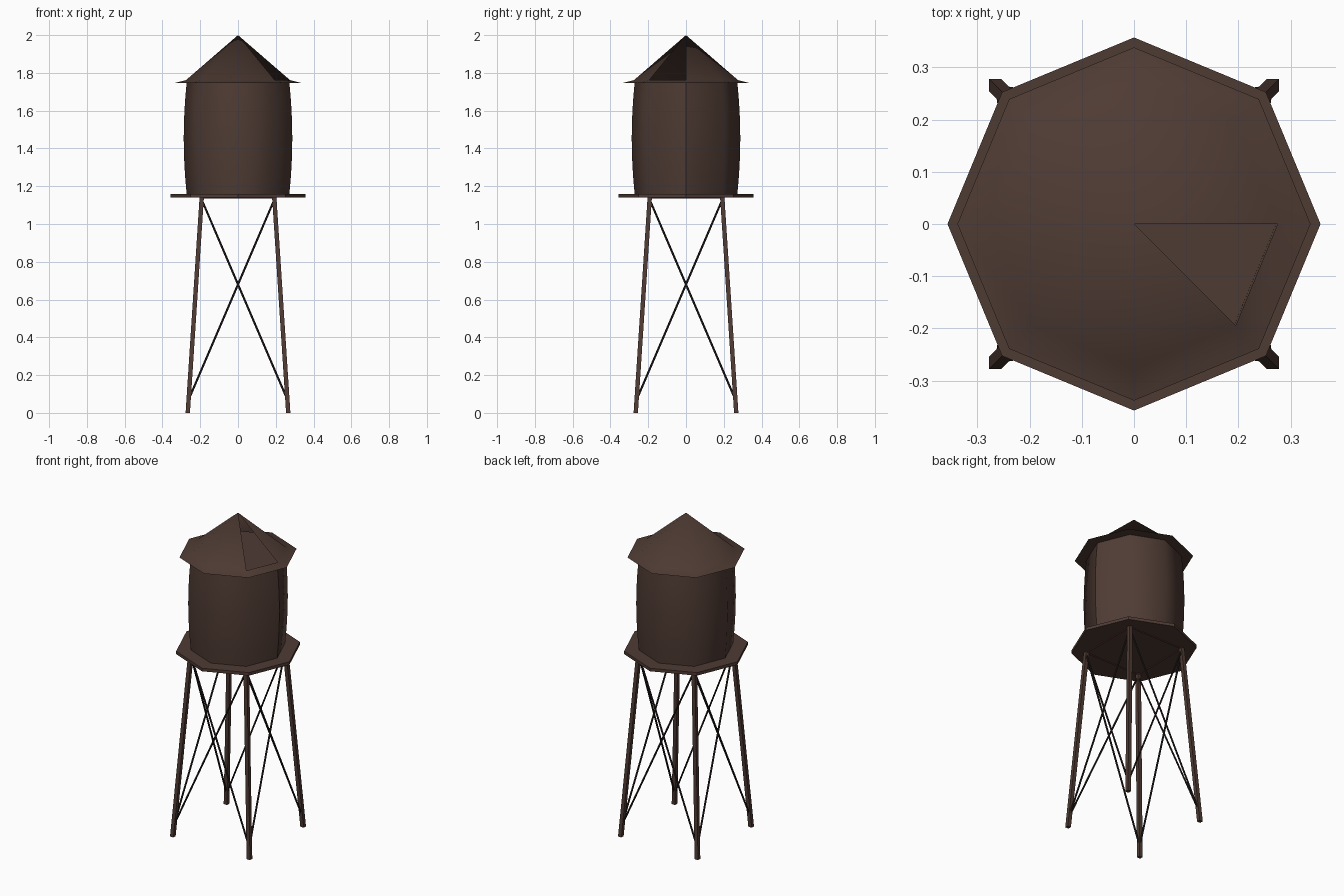
import bpy, bmesh, math
from mathutils import Vector

cube = bpy.data.objects.get("Cube")
if cube:
    bpy.data.objects.remove(cube, do_unlink=True)


def material(name, rgb):
    m = bpy.data.materials.new(name)
    m.use_nodes = True
    m.diffuse_color = (*rgb, 1)
    m.node_tree.nodes["Principled BSDF"].inputs["Base Color"].default_value = (*rgb, 1)
    return m


brown = material("dark brown wood", (0.078, 0.044, 0.034))
iron = material("dark iron", (0.022, 0.015, 0.013))
maroon = material("dull maroon", (0.11, 0.04, 0.042))
SIDES = 8


def finish(name, bm, mat=brown):
    mesh = bpy.data.meshes.new(name)
    bm.to_mesh(mesh)
    bm.free()
    mesh.materials.append(mat)
    obj = bpy.data.objects.new(name, mesh)
    bpy.context.collection.objects.link(obj)
    return obj


def ring(bm, radius, z):
    turn = math.tau / SIDES
    return [bm.verts.new((radius * math.cos(i * turn), radius * math.sin(i * turn), z))
            for i in range(SIDES)]


def lathe(name, profile, smooth):
    """Capped eight-sided body from (radius, z) pairs, bottom to top."""
    bm = bmesh.new()
    rings = [ring(bm, r, z) for r, z in profile]
    for low, high in zip(rings, rings[1:]):
        for i in range(SIDES):
            j = (i + 1) % SIDES
            bm.faces.new((low[i], low[j], high[j], high[i])).smooth = smooth
        # plank seam on the +x side
        bm.edges.get((low[0], high[0])).smooth = False
    bm.faces.new(rings[0][::-1])
    bm.faces.new(rings[-1])
    for loop in (rings[0], rings[-1]):
        for i in range(SIDES):
            bm.edges.get((loop[i], loop[(i + 1) % SIDES])).smooth = False
    return finish(name, bm)


def beam(name, start, end, half):
    """Square bar with level ends between two points."""
    bm = bmesh.new()
    bmesh.ops.create_cube(bm, size=2 * half)
    a, b = Vector(start), Vector(end)
    for v in bm.verts:
        base = b if v.co.z > 0 else a
        v.co = base + Vector((v.co.x, v.co.y, 0))
    return finish(name, bm)


def rod(name, start, end, radius, mat):
    """Thin six-sided rod."""
    bm = bmesh.new()
    a, b = Vector(start), Vector(end)
    bmesh.ops.create_cone(bm, cap_ends=True, segments=6, radius1=radius,
                          radius2=radius, depth=(b - a).length)
    bm.transform((b - a).to_track_quat("Z", "Y").to_matrix().to_4x4())
    bmesh.ops.translate(bm, verts=bm.verts, vec=(a + b) / 2)
    return finish(name, bm, mat)


# Platform and barrel-shaped tank
lathe("platform", [(0.357, 1.141), (0.357, 1.16)], False)
levels = [i / 6 for i in range(7)]
lathe("tank", [(0.272 + 0.062 * t * (1 - t), 1.16 + 0.588 * t) for t in levels], True)

# Roof: shallow brim under a cone with one open panel
roof = bmesh.new()
eave, kink = ring(roof, 0.338, 1.746), ring(roof, 0.275, 1.762)
apex = roof.verts.new((0, 0, 2))
for i in range(SIDES):
    j = (i + 1) % SIDES
    roof.faces.new((eave[i], eave[j], kink[j], kink[i])).smooth = True
    if i < SIDES - 1:
        roof.faces.new((kink[i], kink[j], apex)).smooth = True
roof.faces.new(eave[::-1])
for i in range(SIDES):
    roof.edges.get((eave[i], eave[(i + 1) % SIDES])).smooth = False
finish("roof", roof)

# Splayed legs, cross braces and top ties, repeated around the tower
TOP, FOOT = 0.192, 0.266
corners = [(1, 1), (-1, 1), (-1, -1), (1, -1)]


def on_leg(corner, z):
    spread = FOOT + (TOP - FOOT) * z / 1.141
    return (corner[0] * spread, corner[1] * spread, z)


for n, corner in enumerate(corners):
    after = corners[(n + 1) % 4]
    beam(f"leg_{n + 1}", on_leg(corner, 0), on_leg(corner, 1.141), 0.0115)
    rod(f"brace_{n + 1}_a", on_leg(corner, 0.07), on_leg(after, 1.13), 0.0055, iron)
    rod(f"brace_{n + 1}_b", on_leg(after, 0.07), on_leg(corner, 1.13), 0.0055, iron)
    rod(f"top_tie_{n + 1}", on_leg(corner, 1.139), on_leg(after, 1.139), 0.004, maroon)
